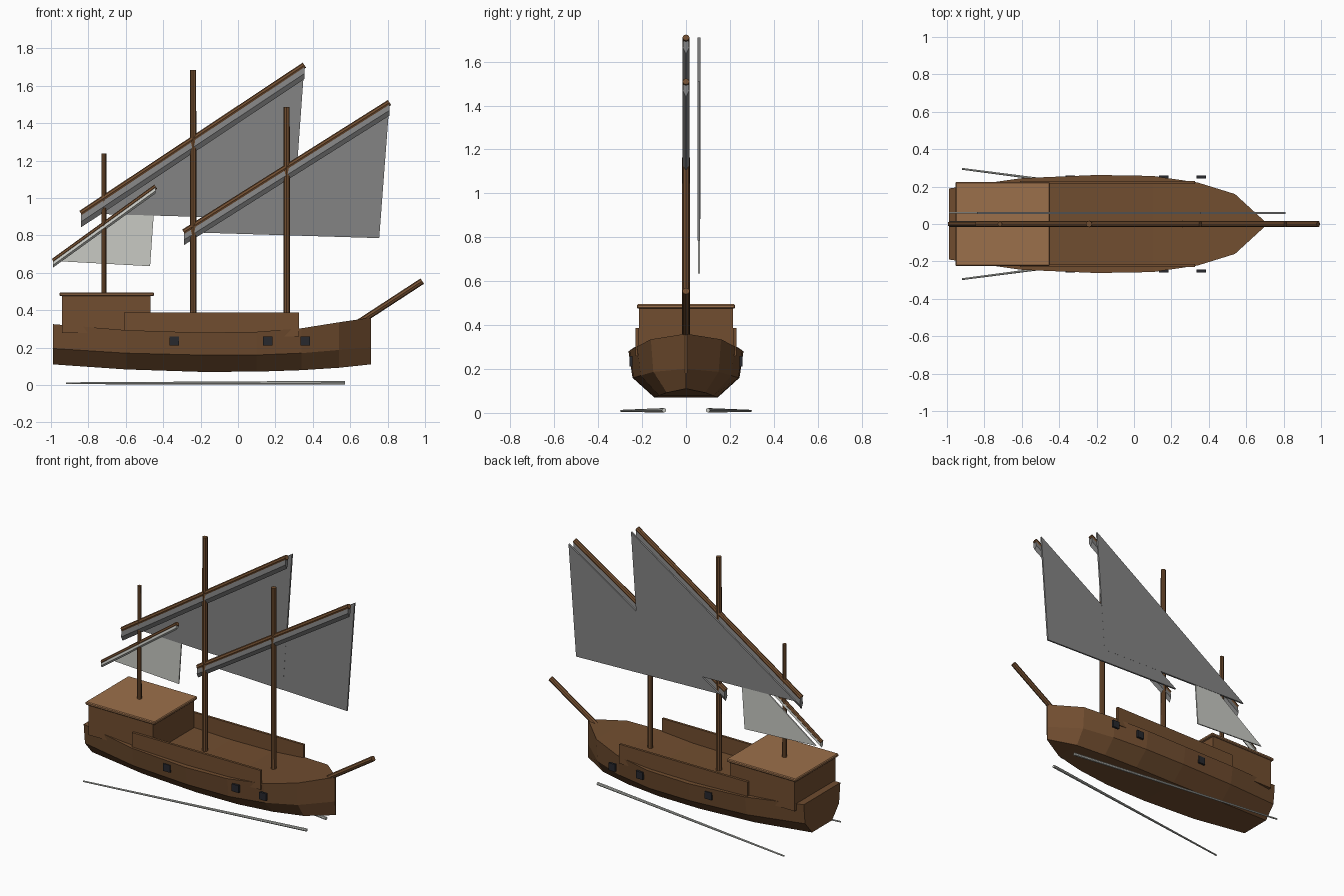
import bpy, bmesh
from mathutils import Vector

if "Cube" in bpy.data.objects:
    bpy.data.objects.remove(bpy.data.objects["Cube"])


def material(name, r, g, b):
    m = bpy.data.materials.new(name)
    m.use_nodes = True
    m.diffuse_color = (r, g, b, 1)
    m.node_tree.nodes["Principled BSDF"].inputs["Base Color"].default_value = (r, g, b, 1)
    return m


wood = material("dark wood", 0.165, 0.075, 0.029)
light_wood = material("light wood", 0.33, 0.16, 0.07)
grey_cloth = material("grey cloth", 0.23, 0.23, 0.23)
pale_cloth = material("pale cloth", 0.58, 0.59, 0.55)
iron = material("dark iron", 0.02, 0.021, 0.026)


def finish(name, bm, mat):
    bmesh.ops.recalc_face_normals(bm, faces=bm.faces)
    mesh = bpy.data.meshes.new(name)
    bm.to_mesh(mesh)
    bm.free()
    mesh.materials.append(mat)
    obj = bpy.data.objects.new(name, mesh)
    bpy.context.collection.objects.link(obj)
    return obj


def loft(name, rings, mat):
    """Skin closed rings of points and cap both ends."""
    bm = bmesh.new()
    loops = [[bm.verts.new(p) for p in ring] for ring in rings]
    for a, b in zip(loops, loops[1:]):
        for i in range(len(a)):
            j = (i + 1) % len(a)
            bm.faces.new((a[i], a[j], b[j], b[i]))
    bm.faces.new(loops[0])
    bm.faces.new(loops[-1][::-1])
    return finish(name, bm, mat)


def box(name, low, high, mat, bevel=0):
    low, high = Vector(low), Vector(high)
    bm = bmesh.new()
    bmesh.ops.create_cube(bm, size=1)
    for v in bm.verts:
        v.co = (low + high) / 2 + v.co * (high - low)
    if bevel:
        bmesh.ops.bevel(bm, geom=bm.edges[:], offset=bevel, segments=1, affect='EDGES')
    return finish(name, bm, mat)


def spar(name, start, end, r1, r2, mat, sides=8):
    start, end = Vector(start), Vector(end)
    axis = end - start
    bm = bmesh.new()
    bmesh.ops.create_cone(bm, cap_ends=True, segments=sides, radius1=r1, radius2=r2,
                          depth=axis.length)
    turn = axis.to_track_quat('Z', 'Y')
    for v in bm.verts:
        v.co = turn @ v.co + (start + end) / 2
    return finish(name, bm, mat)


# Hull stations: x, half width, deck height, chine height, bottom height
stations = [
    (-0.99, 0.19, 0.325, 0.195, 0.11),
    (-0.60, 0.245, 0.293, 0.17, 0.083),
    (-0.20, 0.262, 0.28, 0.16, 0.07),
    (0.10, 0.257, 0.284, 0.16, 0.071),
    (0.34, 0.222, 0.303, 0.17, 0.079),
    (0.54, 0.16, 0.335, 0.187, 0.092),
    (0.71, 0.004, 0.36, 0.20, 0.11),
]
hull_rings = []
for x, w, deck, chine, keel in stations:
    half = [(w, deck), (w * 0.93, chine), (w * 0.55, keel)]
    section = half + [(-y, z) for y, z in reversed(half)]
    hull_rings.append([(x, y, z) for y, z in section])
loft("hull", hull_rings, wood)

# Stern cabin with overhanging roof
box("cabin", (-0.94, -0.213, 0.277), (-0.468, 0.213, 0.48), wood)
box("cabin_roof", (-0.955, -0.224, 0.475), (-0.45, 0.224, 0.495), light_wood, 0.005)

# Side rails and gun ports on both sides
for label, s in (("right", -1), ("left", 1)):
    ys = sorted((s * 0.214, s * 0.23))
    box(f"{label}_rail", (-0.61, ys[0], 0.26), (0.325, ys[1], 0.387), wood)
    ys = sorted((s * 0.243, s * 0.258))
    for i, x in enumerate((-0.34, 0.16, 0.36)):
        box(f"{label}_gun_port_{i + 1}", (x - 0.025, ys[0], 0.212), (x + 0.025, ys[1], 0.26), iron)
    # Oar lying beneath the hull
    spar(f"{label}_oar", (-0.92, s * 0.295, 0.009), (0.572, s * 0.1, 0.012), 0.005, 0.01, pale_cloth)

# Masts and bowsprit
for name, x, base, top, r in (("main_mast", -0.24, 0.25, 1.685, 0.018),
                              ("fore_mast", 0.26, 0.27, 1.487, 0.018),
                              ("mizzen_mast", -0.717, 0.45, 1.237, 0.014)):
    spar(name, (x, 0, base), (x, 0, top), r, r * 0.92, wood)
spar("bowsprit", (0.64, 0, 0.33), (0.985, 0, 0.555), 0.017, 0.017, wood)


def rig(name, tack, peak, clew, r, drop, thick, mat):
    """Slanted yard, furled cloth beneath it and a triangular sail beside it."""
    spar(f"{name}_yard", (tack[0], 0, tack[1]), (peak[0], 0, peak[1]), r, r, wood)
    section = [(-0.011, 0), (-0.015, -0.6), (0, -1), (0.015, -0.6), (0.011, 0)]
    loft(f"{name}_furled_cloth",
         [[(x, y, z + dz * drop) for y, dz in section] for x, z in (tack, peak)], mat)
    loft(f"{name}_sail",
         [[(x, 0.059 + side * thick / 2, z) for x, z in (tack, peak, clew)] for side in (-1, 1)], mat)


rig("main", (-0.84, 0.917), (0.355, 1.71), (0.295, 0.884), 0.016, 0.075, 0.012, grey_cloth)
rig("fore", (-0.29, 0.817), (0.81, 1.51), (0.755, 0.785), 0.016, 0.07, 0.011, grey_cloth)
rig("mizzen", (-0.988, 0.663), (-0.44, 1.06), (-0.47, 0.635), 0.013, 0.035, 0.008, pale_cloth)
